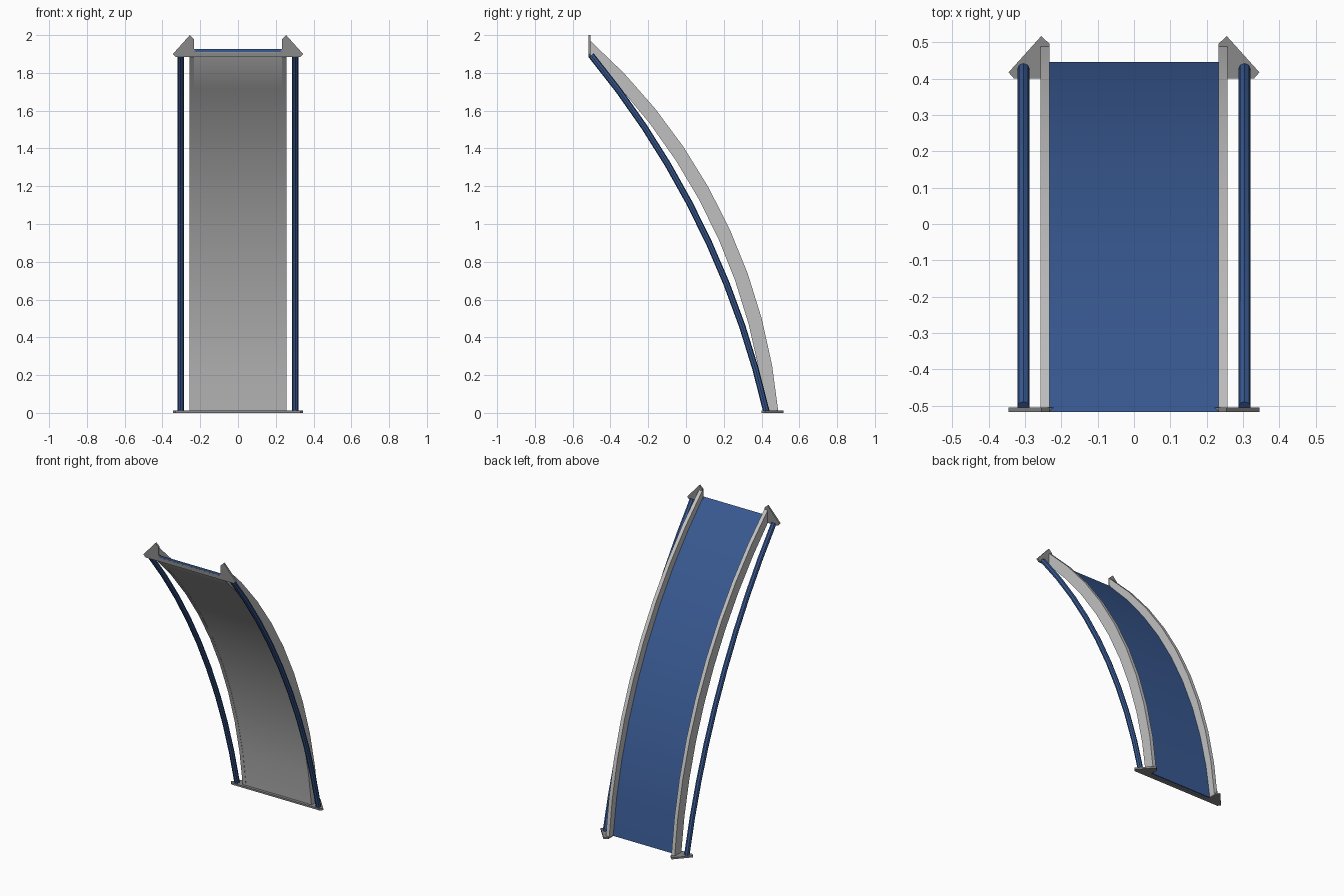
import bpy, bmesh, math
from mathutils import Vector

cube = bpy.data.objects.get("Cube")
if cube:
    bpy.data.objects.remove(cube, do_unlink=True)

SEGMENTS = 9


def material(name, rgb):
    m = bpy.data.materials.new(name)
    m.use_nodes = True
    color = (*rgb, 1)
    m.diffuse_color = color
    m.node_tree.nodes["Principled BSDF"].inputs["Base Color"].default_value = color
    return m


light_grey = material("light_grey", (0.53, 0.53, 0.53))
mid_grey = material("mid_grey", (0.25, 0.25, 0.25))
blue = material("blue", (0.04, 0.1, 0.285))


def arc(a, b, sag):
    """Circular arc in the (y, z) plane from a to b, bulging backwards."""
    a, b = Vector(a), Vector(b)
    half = (b - a).length / 2
    along = (b - a).normalized()
    out = Vector((along.y, -along.x))
    radius = (half * half + sag * sag) / (2 * sag)
    centre = (a + b) / 2 + out * (sag - radius)
    sweep = math.asin(half / radius)
    points = []
    for i in range(SEGMENTS + 1):
        t = sweep * (2 * i / SEGMENTS - 1)
        points.append(centre + out * radius * math.cos(t) + along * radius * math.sin(t))
    return points


def finish(ob, mat):
    ob.data.materials.append(mat)
    bpy.ops.object.select_all(action="DESELECT")
    ob.select_set(True)
    bpy.context.view_layer.objects.active = ob
    bpy.ops.object.shade_smooth_by_angle(angle=math.radians(30))


def make_mesh(name, bm, mat):
    bmesh.ops.recalc_face_normals(bm, faces=bm.faces)
    mesh = bpy.data.meshes.new(name)
    bm.to_mesh(mesh)
    bm.free()
    ob = bpy.data.objects.new(name, mesh)
    bpy.context.collection.objects.link(ob)
    finish(ob, mat)


def curved_slab(name, inner, outer, x0, x1, mat):
    """Solid between two arcs, spanning x0 to x1."""
    bm = bmesh.new()
    rings = []
    for p, q in zip(inner, outer):
        corners = ((x0, p), (x1, p), (x1, q), (x0, q))
        rings.append([bm.verts.new((x, c.x, c.y)) for x, c in corners])
    for r, s in zip(rings, rings[1:]):
        for k in range(4):
            n = (k + 1) % 4
            bm.faces.new((r[k], r[n], s[n], s[k]))
    bm.faces.new(rings[0])
    bm.faces.new(rings[-1])
    make_mesh(name, bm, mat)


def end_plate(name, place, thickness):
    """Crossbar with a pointed bracket at each end."""
    half = [(0.215, 0.025), (0.232, 0.04), (0.232, 0.095),
            (0.255, 0.117), (0.345, 0.017), (0.33, 0)]
    outline = half + [(-x, d) for x, d in reversed(half)]
    bm = bmesh.new()
    face = bm.faces.new([bm.verts.new(place(x, d)) for x, d in outline])
    new = bmesh.ops.extrude_face_region(bm, geom=[face])["geom"]
    verts = [v for v in new if isinstance(v, bmesh.types.BMVert)]
    bmesh.ops.translate(bm, verts=verts, vec=thickness)
    make_mesh(name, bm, mid_grey)


def tube(name, x, path, radius, mat):
    curve = bpy.data.curves.new(name, "CURVE")
    curve.dimensions = "3D"
    curve.bevel_depth = radius
    curve.bevel_resolution = 2
    curve.use_fill_caps = True
    spline = curve.splines.new("POLY")
    spline.points.add(len(path) - 1)
    for point, p in zip(spline.points, path):
        point.co = (x, p.x, p.y, 1)
    ob = bpy.data.objects.new(name, curve)
    bpy.context.collection.objects.link(ob)
    bpy.ops.object.select_all(action="DESELECT")
    ob.select_set(True)
    bpy.context.view_layer.objects.active = ob
    bpy.ops.object.convert(target="MESH")
    finish(bpy.context.view_layer.objects.active, mat)


# Mounting plates: flat on the ground, upright at the top
end_plate("base_plate", lambda x, d: (x, 0.4 + d, 0), (0, 0, 0.012))
end_plate("top_plate", lambda x, d: (x, -0.517, 1.883 + d), (0, 0.012, 0))

# Canopy: blue skin over a grey lining
lining_arc = arc((0.42, 0.004), (-0.51, 1.887), 0.187)
middle_arc = arc((0.434, 0.002), (-0.517, 1.91), 0.189)
skin_arc = arc((0.446, 0.002), (-0.517, 1.926), 0.19)
curved_slab("canopy_lining", lining_arc, middle_arc, -0.233, 0.233, light_grey)
curved_slab("canopy_skin", middle_arc, skin_arc, -0.233, 0.233, blue)

# Side rails and outer tubes
rail_inner = arc((0.418, 0.004), (-0.51, 1.886), 0.187)
rail_outer = arc((0.489, 0.004), (-0.51, 1.973), 0.211)
tube_arc = arc((0.426, 0.006), (-0.502, 1.893), 0.123)
for side, s in (("left", 1), ("right", -1)):
    curved_slab(side + "_rail", rail_inner, rail_outer, s * 0.232, s * 0.257, light_grey)
    tube(side + "_tube", s * 0.304, tube_arc, 0.017, blue)
